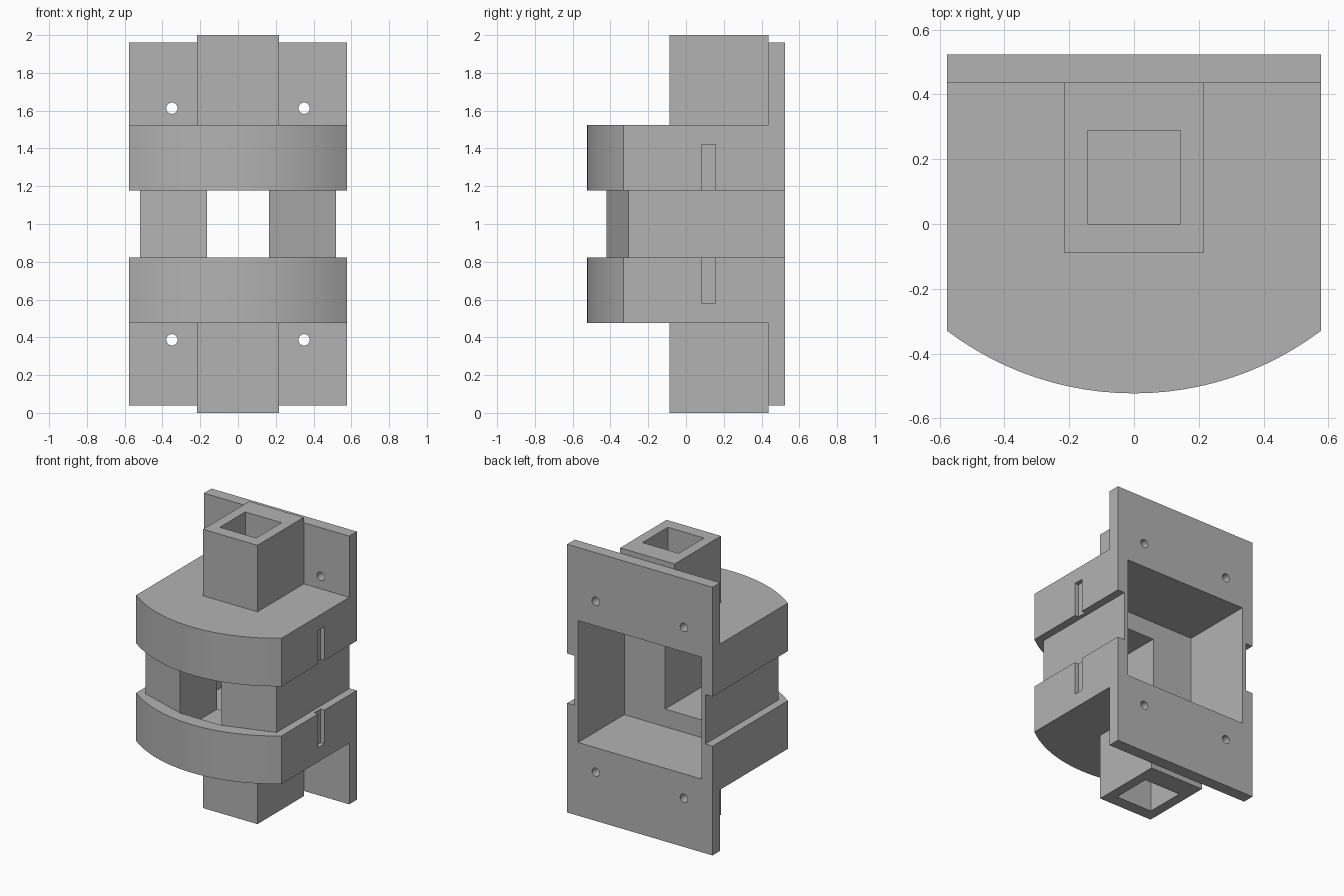
import bpy, bmesh, math

if "Cube" in bpy.data.objects:
    bpy.data.objects.remove(bpy.data.objects["Cube"], do_unlink=True)

MID = 1.0                    # height of the horizontal symmetry plane
HALF, BACK = 0.577, 0.523    # half width and back plane
STEP, TOP = 0.178, 0.523     # flange lower and upper height above MID
PLATE_FRONT = 0.437

grey = bpy.data.materials.new("grey_plastic")
grey.use_nodes = True
grey.diffuse_color = (0.45, 0.45, 0.45, 1)
grey.node_tree.nodes["Principled BSDF"].inputs["Base Color"].default_value = (0.45, 0.45, 0.45, 1)


def prism(name, outline, z0, z1):
    """Extrude an xy outline between two heights measured from MID."""
    bm = bmesh.new()
    face = bm.faces.new([bm.verts.new((x, y, z0)) for x, y in outline])
    ext = bmesh.ops.extrude_face_region(bm, geom=[face])["geom"]
    bmesh.ops.translate(bm, vec=(0, 0, z1 - z0),
                        verts=[v for v in ext if isinstance(v, bmesh.types.BMVert)])
    bmesh.ops.recalc_face_normals(bm, faces=bm.faces)
    mesh = bpy.data.meshes.new(name)
    bm.to_mesh(mesh)
    bm.free()
    mesh.materials.append(grey)
    ob = bpy.data.objects.new(name, mesh)
    ob.location.z = MID
    bpy.context.collection.objects.link(ob)
    return ob


def box(name, x0, x1, y0, y1, z0, z1):
    return prism(name, [(x0, y0), (x1, y0), (x1, y1), (x0, y1)], z0, z1)


def finish(ob, cutters=(), axis=2):
    """Cut, mirror across one axis and bake the result."""
    for cutter in cutters:
        cutter.hide_render = True
        mod = ob.modifiers.new("cut", 'BOOLEAN')
        mod.operation, mod.solver, mod.object = 'DIFFERENCE', 'EXACT', cutter
    mirror = ob.modifiers.new("mirror", 'MIRROR')
    mirror.use_axis = [i == axis for i in range(3)]
    bpy.context.view_layer.update()
    graph = bpy.context.evaluated_depsgraph_get()
    mesh = bpy.data.meshes.new_from_object(ob.evaluated_get(graph))
    ob.modifiers.clear()
    ob.data = mesh
    for cutter in cutters:
        bpy.data.objects.remove(cutter, do_unlink=True)


# Bowed flanges, hollowed by the rear cavity, front window and a side slot
radius, segments = 0.959, 24
sweep = math.asin(HALF / radius)
outline = [(HALF, BACK), (-HALF, BACK)]
for i in range(segments + 1):
    a = sweep * (2 * i / segments - 1)
    outline.append((radius * math.sin(a), radius - BACK - radius * math.cos(a)))
flanges = prism("flanges", outline, STEP, TOP)
finish(flanges, [
    box("cavity_cutter", -0.49, 0.49, 0, 0.6, 0, 0.437),
    box("window_cutter", -0.165, 0.165, -0.42, 0.05, 0, 0.31),
    box("slot_cutter", HALF - 0.03, 0.65, 0.085, 0.155, 0, 0.42),
])
bpy.ops.object.select_all(action='DESELECT')
flanges.select_set(True)
bpy.context.view_layer.objects.active = flanges
bpy.ops.object.shade_smooth_by_angle(angle=math.radians(30))

# Narrow waist walls on either side of the window
waist = prism("waist_walls", [(0.52, BACK), (0.49, BACK), (0.49, 0), (0.165, 0),
                              (0.165, -0.42), (0.52, -0.305)], -STEP, STEP)
finish(waist, axis=0)

# Mounting plates with screw holes
plates = box("mounting_plates", -HALF, HALF, PLATE_FRONT, BACK, TOP, 0.962)
screws = []
for side in (-1, 1):
    ring = [(side * 0.35 + 0.03 * math.cos(t * math.tau / 24),
             0.03 * math.sin(t * math.tau / 24)) for t in range(24)]
    hole = prism("screw_cutter", ring, -0.2, 0.2)
    hole.rotation_euler.x = math.pi / 2
    hole.location = (0, 0.48, MID + 0.613)
    screws.append(hole)
finish(plates, screws)

# Square sockets above and below
sockets = box("square_sockets", -0.216, 0.216, -0.088, PLATE_FRONT, TOP, 1.0)
finish(sockets, [box("socket_cutter", -0.144, 0.144, 0, 0.288, 0.4, 1.1)])
